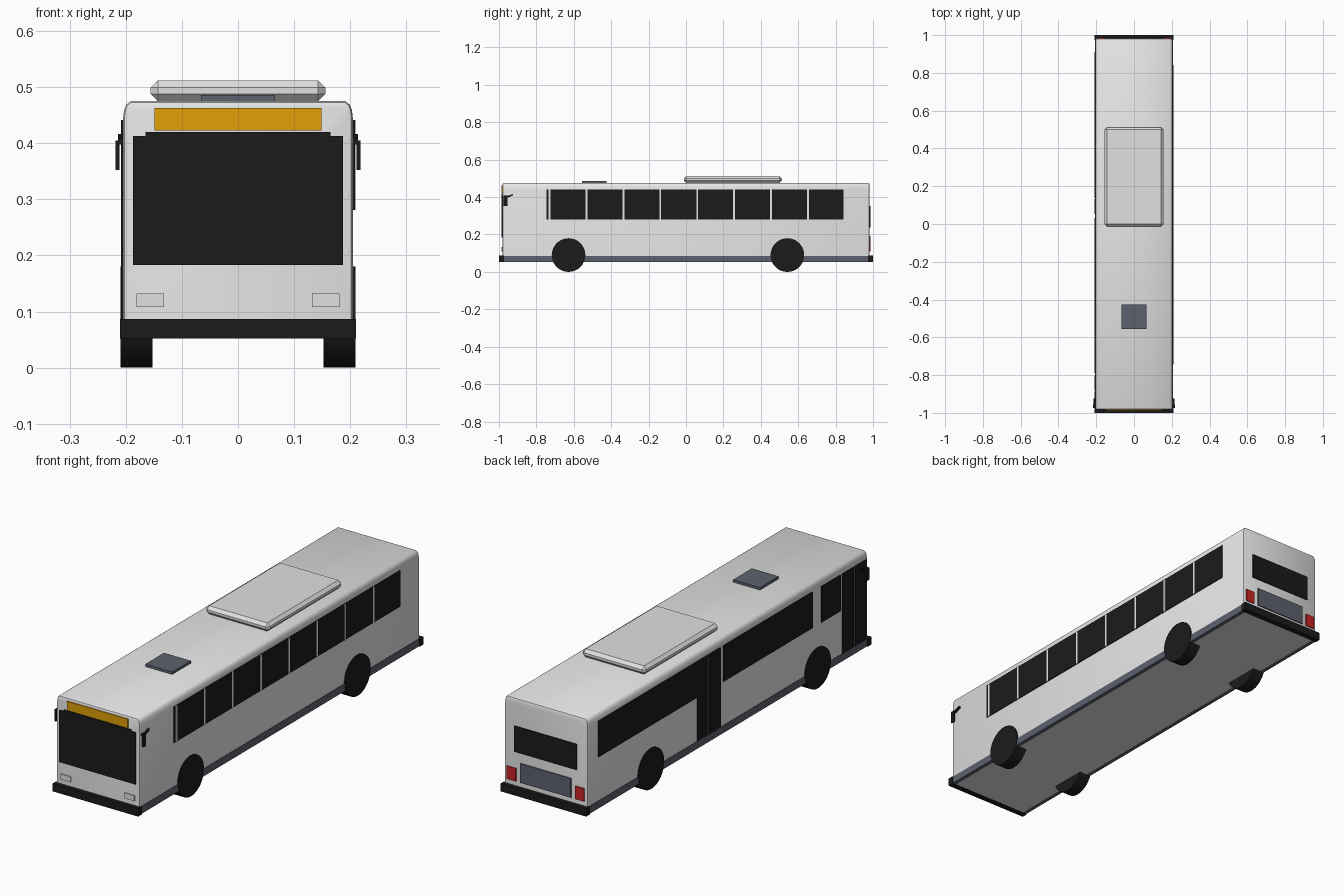
import bpy, bmesh, math
from mathutils import Vector

cube = bpy.data.objects.get("Cube")
if cube:
    bpy.data.objects.remove(cube, do_unlink=True)


def material(name, r, g, b):
    m = bpy.data.materials.new(name)
    m.use_nodes = True
    m.diffuse_color = (r, g, b, 1)
    bsdf = next(n for n in m.node_tree.nodes if n.type == "BSDF_PRINCIPLED")
    bsdf.inputs["Base Color"].default_value = (r, g, b, 1)
    bsdf.inputs["Roughness"].default_value = 0.6
    return m


WHITE = material("body white", 0.8, 0.8, 0.8)
PALE = material("pale grey", 0.75, 0.75, 0.75)
BLACK = material("glass black", 0.011, 0.011, 0.011)
SLATE = material("slate grey", 0.108, 0.12, 0.155)
AMBER = material("sign amber", 0.75, 0.35, 0.002)
RED = material("lamp red", 0.60, 0.018, 0.02)


def finish(name, bm, mat, smooth=False):
    bmesh.ops.recalc_face_normals(bm, faces=bm.faces)
    mesh = bpy.data.meshes.new(name)
    bm.to_mesh(mesh)
    bm.free()
    mesh.materials.append(mat)
    ob = bpy.data.objects.new(name, mesh)
    bpy.context.collection.objects.link(ob)
    if smooth:
        bpy.ops.object.select_all(action="DESELECT")
        ob.select_set(True)
        bpy.context.view_layer.objects.active = ob
        bpy.ops.object.shade_smooth_by_angle(angle=math.radians(35))
    return ob


def box(name, mat, xs, ys, zs, bevel=0):
    """Box between the given limits on each axis."""
    bm = bmesh.new()
    bmesh.ops.create_cube(bm, size=1)
    for v in bm.verts:
        v.co = [lim[0] if c < 0 else lim[1] for c, lim in zip(v.co, (xs, ys, zs))]
    if bevel:
        bmesh.ops.bevel(bm, geom=bm.edges[:], offset=bevel, segments=1, affect="EDGES")
    return finish(name, bm, mat)


def extrude(name, mat, points, axis, lo, hi, end_bevel=0):
    """Prism from 2D points, extruded along x (0) or y (1)."""
    bm = bmesh.new()
    place = (lambda p: (lo, p[0], p[1])) if axis == 0 else (lambda p: (p[0], lo, p[1]))
    face = bm.faces.new([bm.verts.new(place(p)) for p in points])
    ext = bmesh.ops.extrude_face_region(bm, geom=[face])
    move = Vector((hi - lo, 0, 0) if axis == 0 else (0, hi - lo, 0))
    bmesh.ops.translate(bm, vec=move, verts=[g for g in ext["geom"] if isinstance(g, bmesh.types.BMVert)])
    if end_bevel:
        floor = min(p[1] for p in points) + 0.001
        rim = [e for e in bm.edges if abs(e.verts[0].co[axis] - e.verts[1].co[axis]) < 1e-5
               and max(v.co.z for v in e.verts) > floor]
        bmesh.ops.bevel(bm, geom=rim, offset=end_bevel, segments=2, profile=0.5, affect="EDGES")
    return finish(name, bm, mat, smooth=True)


def side_plate(name, mat, side, ys, zs, inner=0.203, outer=0.2085):
    return box(name, mat, sorted((side * inner, side * outer)), ys, zs)


SIDES = ((1, "left"), (-1, "right"))

# Body shell with softened roof edges
half = [(0.205, 0.054), (0.205, 0.443), (0.203, 0.459), (0.199, 0.469), (0.191, 0.475)]
extrude("body", WHITE, half + [(-x, z) for x, z in reversed(half)], 1, -0.982, 0.982, 0.008)

# Skirt strips and bumpers
for side, label in SIDES:
    side_plate("skirt_" + label, SLATE, side, (-0.978, 0.978), (0.0535, 0.086), 0.19, 0.2075)
box("front_bumper", BLACK, (-0.21, 0.21), (-1, -0.974), (0.052, 0.087))
box("rear_bumper", BLACK, (-0.21, 0.21), (0.974, 1), (0.052, 0.087))

# Wheels
for side, label in SIDES:
    for y, end in ((-0.628, "front"), (0.542, "rear")):
        ring = [(y + 0.09 * math.cos(a), 0.09 + 0.09 * math.sin(a))
                for a in (math.tau * i / 40 for i in range(40))]
        extrude(f"{end}_{label}_wheel", BLACK, ring, 0, side * 0.152, side * 0.2095)

# Left window band divided by pillars
side_plate("left_window_band", BLACK, 1, (-0.745, 0.842), (0.281, 0.441))
for i in range(8):
    y = -0.73 + 0.1975 * i
    side_plate(f"left_pillar_{i + 1}", WHITE, 1, (y - 0.005, y + 0.005), (0.281, 0.441), outer=0.2095)

# Right windows and double doors
for name, y0, y1 in (("rear", 0.217, 0.91), ("middle", -0.592, 0.032), ("front", -0.79, -0.655)):
    side_plate(f"right_{name}_window", BLACK, -1, (y0, y1), (0.281, 0.441))
for name, y0, y1 in (("middle", 0.054, 0.217), ("front", -0.967, -0.802)):
    mid = (y0 + y1) / 2
    side_plate(f"{name}_door_rear_leaf", BLACK, -1, (mid + 0.003, y1), (0.086, 0.441))
    side_plate(f"{name}_door_front_leaf", BLACK, -1, (y0, mid - 0.003), (0.086, 0.441))

# Front glass, destination sign and headlights
FRONT = (-0.987, -0.979)
box("windscreen", BLACK, (-0.187, 0.187), FRONT, (0.183, 0.413))
box("windscreen_top", BLACK, (-0.165, 0.165), FRONT, (0.413, 0.42))
box("destination_sign", AMBER, (-0.149, 0.149), FRONT, (0.423, 0.463))
for side, label in SIDES:
    xs = sorted((side * 0.132, side * 0.181))
    box("headlight_" + label, PALE, xs, FRONT, (0.108, 0.132))

# Rear glass, grille and lamps
REAR = (0.979, 0.987)
box("rear_window", BLACK, (-0.153, 0.153), REAR, (0.238, 0.352))
box("rear_grille", SLATE, (-0.125, 0.125), REAR, (0.108, 0.193))
for side, label in SIDES:
    xs = sorted((side * 0.146, side * 0.19))
    box("tail_lamp_" + label, RED, xs, REAR, (0.108, 0.165))

# Mirrors on short arms
for side, label in SIDES:
    side_plate("mirror_" + label, BLACK, side, (-0.975, -0.955), (0.352, 0.405), 0.211, 0.218)
    arm = [(-0.973, 0.398), (-0.95, 0.398), (-0.925, 0.409), (-0.925, 0.416), (-0.95, 0.408), (-0.973, 0.408)]
    extrude("mirror_arm_" + label, BLACK, arm, 0, side * 0.203, side * 0.214)

# Roof equipment
box("roof_air_unit", PALE, (-0.156, 0.156), (-0.012, 0.512), (0.475, 0.512), 0.013)
box("roof_hatch", SLATE, (-0.066, 0.066), (-0.556, -0.425), (0.47, 0.486))
